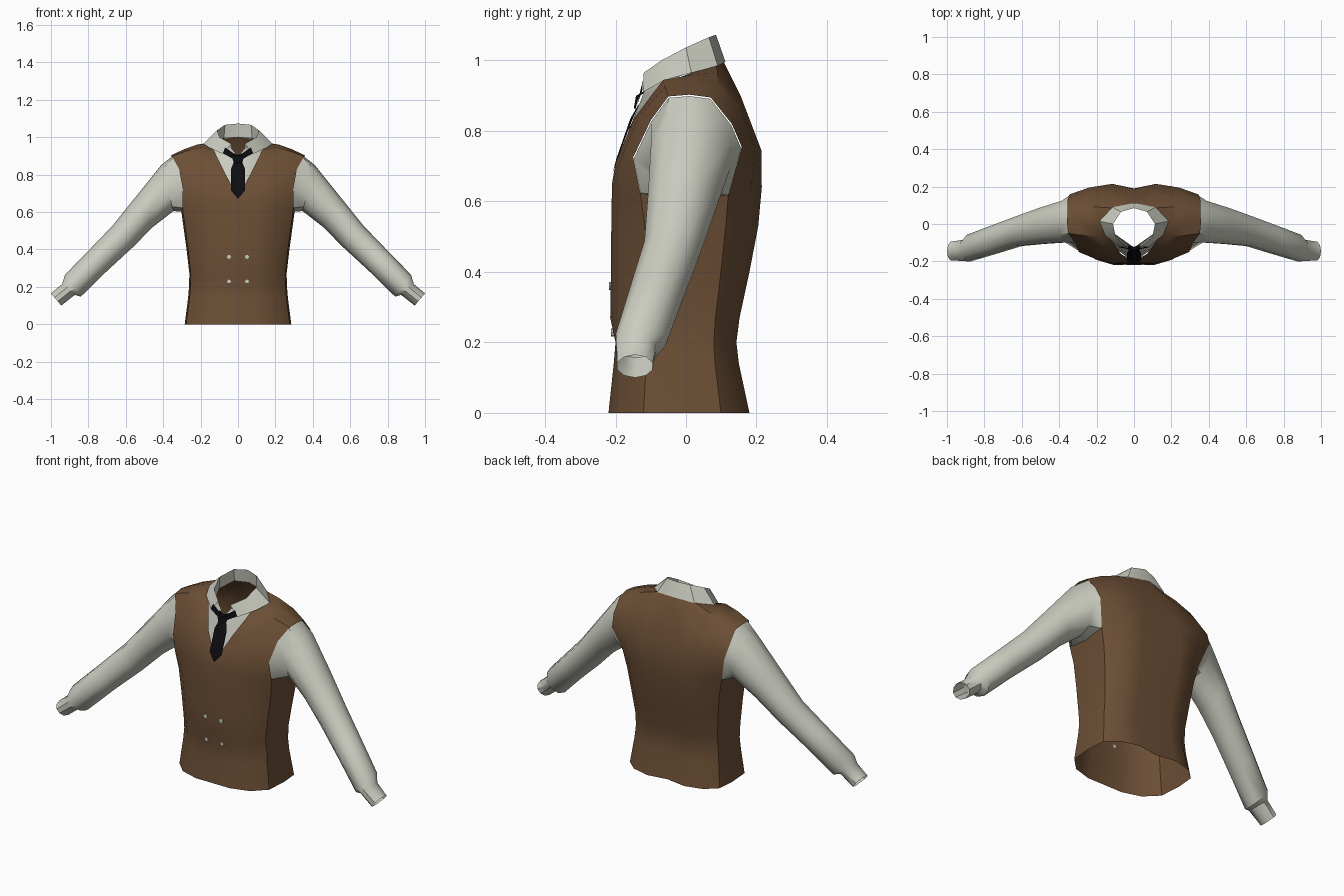
import bpy, bmesh, math


def material(name, rgb):
    m = bpy.data.materials.new(name)
    m.diffuse_color = (*rgb, 1)
    return m


BROWN = material("brown_cloth", (0.150, 0.078, 0.036))
WHITE = material("off_white_cloth", (0.60, 0.61, 0.53))
BLACK = material("black_silk", (0.004, 0.004, 0.005))


def build(name, grids, mat, closed=False, angle=40):
    """Skin each grid of point rows, mirror it across x and weld."""
    bm = bmesh.new()
    for rows in grids:
        for s in (1, -1):
            vs = [[bm.verts.new((s * x, y, z)) for x, y, z in r] for r in rows]
            n = len(rows[0])
            for a, b in zip(vs, vs[1:]):
                for i in range(n if closed else n - 1):
                    j = (i + 1) % n
                    bm.faces.new((a[i], a[j], b[j], b[i]))
    bmesh.ops.remove_doubles(bm, verts=bm.verts, dist=0.0005)
    bmesh.ops.recalc_face_normals(bm, faces=bm.faces)
    me = bpy.data.meshes.new(name)
    bm.to_mesh(me)
    bm.free()
    me.materials.append(mat)
    ob = bpy.data.objects.new(name, me)
    bpy.context.collection.objects.link(ob)
    bpy.ops.object.select_all(action='DESELECT')
    ob.select_set(True)
    bpy.context.view_layer.objects.active = ob
    bpy.ops.object.shade_smooth_by_angle(angle=math.radians(angle))
    return ob


# Vest upper part: rows run centre -> armhole, up the front, over the shoulder, down the back
panel = [
    [(0, -.207, .65), (.11, -.21, .65), (.22, -.18, .63), (.298, -.13, .625)],
    [(0, -.200, .675), (.10, -.20, .71), (.21, -.185, .72), (.295, -.15, .725)],
    [(.07, -.160, .81), (.15, -.148, .835), (.23, -.135, .84), (.315, -.10, .83)],
    [(.13, -.075, .93), (.20, -.065, .945), (.28, -.06, .925), (.353, -.05, .898)],
    [(.17, .02, .967), (.22, .02, .96), (.29, .02, .935), (.358, .01, .903)],
    [(.10, .085, .99), (.19, .09, .965), (.28, .09, .93), (.355, .07, .895)],
    [(0, .105, 1.0), (.12, .155, .90), (.25, .155, .865), (.355, .13, .82)],
    [(0, .188, .80), (.12, .214, .745), (.24, .195, .755), (.345, .158, .755)],
    [(0, .190, .64), (.12, .215, .64), (.23, .185, .63), (.305, .12, .62)],
]
armpit = (.303, 0, .605)

# Vest body: half rings from front centre to back centre
PROFILE = [(0, .285, .22, .18), (.14, .267, .205, .15), (.20, .262, .20, .143),
           (.27, .26, .215, .152), (.40, .275, .213, .18), (.53, .293, .212, .205)]
SHAPE = [(0, -1), (.37, -1), (.73, -.86), (.97, -.55), (1, 0),
         (.97, .55), (.75, .86), (.4, 1), (0, .9)]
body = [[(w * fx, fy * (front if fy < 0 else back), z) for fx, fy in SHAPE]
        for z, w, front, back in PROFILE]
body.append(panel[0] + [armpit] + panel[-1][::-1])
build("vest", [body, panel], BROWN)

# Sleeves: the first ring follows the armhole, the rest are ellipses down the arm
hole = [r[3] for r in panel]
order = [hole[k] for k in (4, 3, 2, 1, 0)] + [armpit] + [hole[k] for k in (8, 7, 6, 5)]
first = [(x - .008, y * .99, z - .004) for x, y, z in order]
# top x, top z, bottom x, bottom z, front y, back y
ARM = [(.41, .852, .345, .605, -.105, .13), (.54, .69, .455, .52, -.112, .09),
       (.67, .528, .561, .413, -.122, .045), (.80, .393, .70, .285, -.163, -.005),
       (.925, .265, .84, .148, -.203, -.055), (.94, .215, .872, .157, -.20, -.082),
       (1.0, .165, .945, .10, -.198, -.092)]
rings = [first]
for tx, tz, bx, bz, yf, yb in ARM:
    ring = []
    for k in range(10):
        a = math.radians(90 + 36 * k)
        s, c = math.sin(a), math.cos(a)
        ring.append(((tx + bx) / 2 + (tx - bx) / 2 * s,
                     (yf + yb) / 2 + (yb - yf) / 2 * c,
                     (tz + bz) / 2 + (tz - bz) / 2 * s))
    rings.append(ring)
build("shirt_sleeves", [rings], WHITE, closed=True)

# Shirt front showing in the neckline
build("shirt_front", [[
    [(0, -.188, .66), (.03, -.182, .66)],
    [(0, -.163, .80), (.10, -.13, .80)],
    [(0, -.125, .895), (.15, -.05, .915)],
    [(.035, -.112, .94), (.15, -.02, .945)]]], WHITE)

# Folded collar: inner stand, fold, outer leaf, each from back centre to front
build("shirt_collar", [[
    [(0, .092, 1.0), (.075, .075, .995), (.122, .01, .965), (.10, -.06, .94), (.035, -.112, .94)],
    [(0, .085, 1.073), (.07, .065, 1.066), (.112, 0, 1.037), (.098, -.07, 1.0), (.037, -.12, .965)],
    [(0, .112, .996), (.115, .09, .985), (.185, .015, .965), (.155, -.06, .945), (.08, -.122, .91)]]],
    WHITE, angle=35)

# Tie: blade, knot and the bands running under the collar
blade = [[(0, -.135, .875), (.02, -.133, .875)], [(0, -.158, .835), (.037, -.153, .83)],
         [(0, -.198, .72), (.037, -.197, .715)], [(0, -.211, .672), (.001, -.211, .672)]]
knot = [[(0, -.122, .905), (.03, -.116, .915)], [(0, -.142, .90), (.036, -.132, .905)],
        [(0, -.148, .865), (.022, -.143, .862)], [(0, -.135, .858), (.018, -.135, .858)]]
band = [[(.01, -.132, .905), (.01, -.138, .875)], [(.068, -.122, .945), (.082, -.124, .915)]]
build("tie", [blade, knot, band], BLACK)

# Four small round buttons
for z, y in ((.36, -.2145), (.228, -.2085)):
    for x in (-.048, .048):
        bpy.ops.mesh.primitive_cylinder_add(vertices=8, radius=.011, depth=.008,
                                            location=(x, y, z), rotation=(math.pi / 2, 0, 0))
        bpy.context.object.name = "button"
        bpy.context.object.data.materials.append(WHITE)
